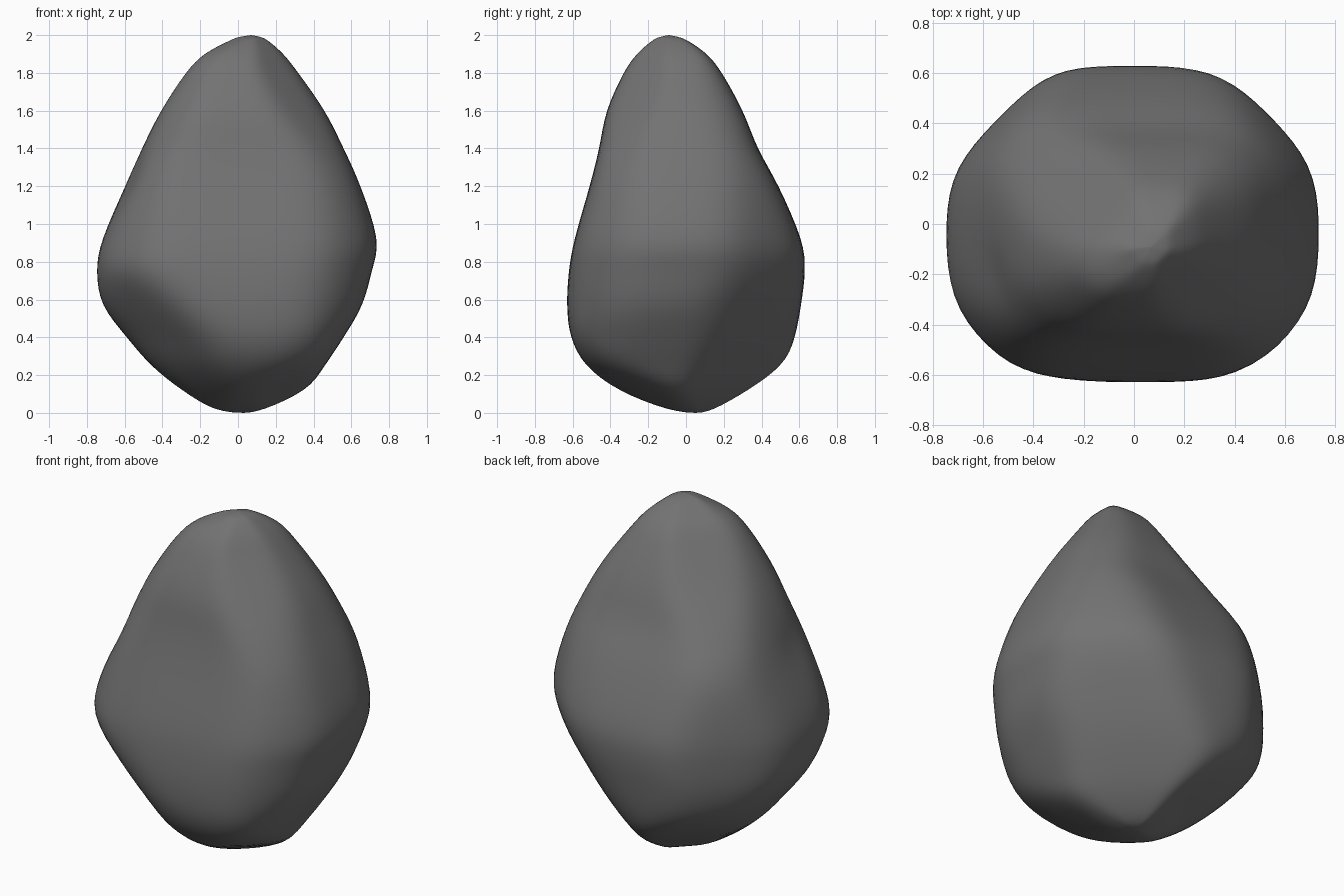
import bpy
import bmesh
import math
from mathutils import Vector

SIDES = 80
STEPS = 4
BASE = Vector((0.03, 0.05, 0))
PEAK = Vector((0.07, -0.09, 2))
FACINGS = [Vector((math.cos(math.tau * k / 8), math.sin(math.tau * k / 8), 0))
           for k in range(8)]


def tip_row(tip):
    return [tip.z] + [tip.dot(facing) for facing in FACINGS]


# Height, then the reach of eight facets, counter-clockwise from the left side
SECTIONS = [
    tip_row(BASE),
    (0.02, 0.14, 0.13, 0.17, 0.1, 0.13, 0.12, 0.1, 0.13),
    (0.12, 0.36, 0.25, 0.4, 0.25, 0.3, 0.28, 0.36, 0.33),
    (0.25, 0.46, 0.36, 0.53, 0.45, 0.46, 0.43, 0.53, 0.57),
    (0.4, 0.56, 0.47, 0.58, 0.61, 0.59, 0.54, 0.61, 0.69),
    (0.57, 0.66, 0.57, 0.61, 0.67, 0.72, 0.66, 0.63, 0.73),
    (0.75, 0.71, 0.66, 0.63, 0.68, 0.75, 0.76, 0.62, 0.75),
    (0.92, 0.74, 0.69, 0.61, 0.67, 0.72, 0.74, 0.59, 0.75),
    (1.2, 0.65, 0.63, 0.49, 0.61, 0.6, 0.65, 0.51, 0.67),
    (1.4, 0.56, 0.55, 0.38, 0.47, 0.51, 0.56, 0.46, 0.57),
    (1.6, 0.46, 0.44, 0.3, 0.3, 0.41, 0.47, 0.42, 0.44),
    (1.8, 0.32, 0.3, 0.19, 0.15, 0.28, 0.35, 0.33, 0.31),
    (1.9, 0.24, 0.22, 0.11, 0.07, 0.18, 0.26, 0.26, 0.25),
    (1.97, 0.16, 0.11, 0.01, -0.03, 0.05, 0.12, 0.18, 0.19),
    (1.99, 0.12, 0.05, -0.04, -0.07, 0, 0.07, 0.14, 0.16),
    tip_row(PEAK),
]

# Shallow chips: centre, radius, depth
CHIPS = [
    ((-0.58, -0.22, 1.22), 0.13, 0.03),   # flake on the right front edge
    ((0.5, -0.42, 0.42), 0.09, 0.015),    # nick above the left front corner
]


def blend(rows, i, t):
    """Smooth curve through the section rows."""
    a, b = rows[max(i - 1, 0)], rows[i]
    c, d = rows[i + 1], rows[min(i + 2, len(rows) - 1)]
    return [q + t * ((r - p) / 2 + t * (p - 2.5 * q + 2 * r - s / 2
            + t * (1.5 * (q - r) + (s - p) / 2)))
            for p, q, r, s in zip(a, b, c, d)]


def press_chips(point):
    inward = Vector((0, 0, point.z)) - point
    for centre, radius, depth in CHIPS:
        away = (point - Vector(centre)).length / radius
        point = point + inward.normalized() * depth * math.exp(-away * away)
    return point


def ring(bm, section):
    """Octagonal outline with softened corners."""
    z, reach = section[0], section[1:]
    middle = Vector(((reach[0] - reach[4]) / 2, (reach[2] - reach[6]) / 2, 0))
    gaps = [max(r - middle.dot(f), 0.005) for r, f in zip(reach, FACINGS)]
    verts = []
    for k in range(SIDES):
        angle = math.tau * k / SIDES
        ray = Vector((math.cos(angle), math.sin(angle), 0))
        total = sum((max(ray.dot(f), 0) / g) ** 13 for f, g in zip(FACINGS, gaps))
        point = middle + ray * total ** (-1 / 13) + Vector((0, 0, z))
        verts.append(bm.verts.new(press_chips(point)))
    return verts


def build_rock():
    bm = bmesh.new()
    rings = []
    for i in range(len(SECTIONS) - 1):
        for j in range(STEPS):
            if i + j:
                rings.append(ring(bm, blend(SECTIONS, i, j / STEPS)))
    for low, high in zip(rings, rings[1:]):
        for k in range(SIDES):
            m = (k + 1) % SIDES
            bm.faces.new((low[k], low[m], high[m], high[k]))

    # Ease the facet edges
    for _ in range(4):
        bmesh.ops.smooth_vert(bm, verts=[v for loop in rings[2:-2] for v in loop],
                              factor=0.5, use_axis_x=True, use_axis_y=True,
                              use_axis_z=True)

    # Close both ends with fans
    for tip, end in ((BASE, rings[0]), (PEAK, rings[-1])):
        centre = bm.verts.new(tip)
        for k in range(SIDES):
            bm.faces.new((end[k], end[(k + 1) % SIDES], centre))
    bmesh.ops.recalc_face_normals(bm, faces=bm.faces)
    mesh = bpy.data.meshes.new("rock")
    bm.to_mesh(mesh)
    bm.free()
    return mesh


cube = bpy.data.objects.get("Cube")
if cube:
    bpy.data.objects.remove(cube, do_unlink=True)

# Stone colour
stone = bpy.data.materials.new("grey_stone")
stone.use_nodes = True
colour = (0.17, 0.17, 0.17, 1)
stone.diffuse_color = colour
stone.node_tree.nodes["Principled BSDF"].inputs["Base Color"].default_value = colour

rock = bpy.data.objects.new("rock", build_rock())
rock.data.materials.append(stone)
bpy.context.collection.objects.link(rock)
bpy.context.view_layer.objects.active = rock
rock.select_set(True)
bpy.ops.object.shade_smooth_by_angle(angle=math.radians(50))
